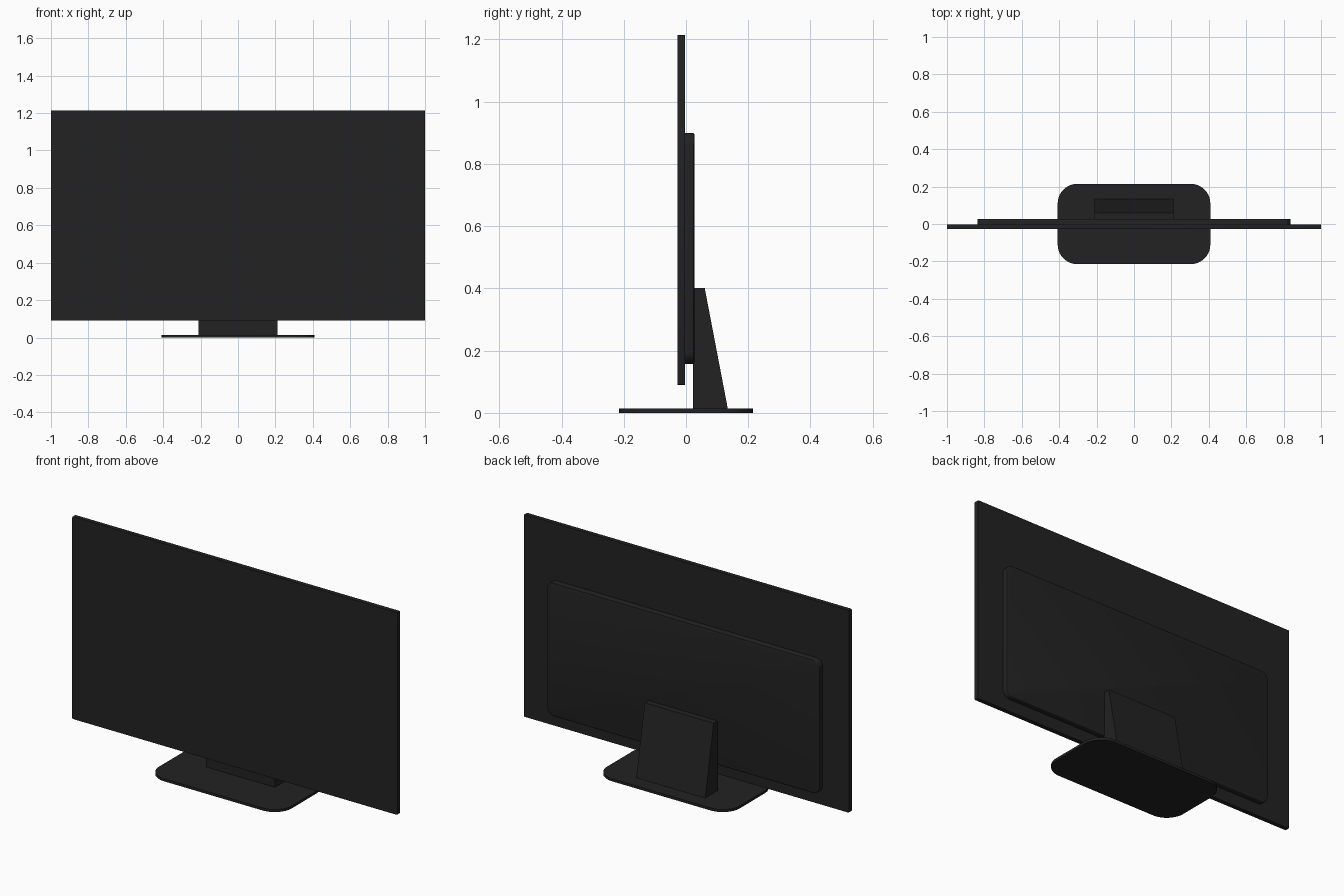
import bpy, bmesh, math

cube = bpy.data.objects.get("Cube")
if cube:
    bpy.data.objects.remove(cube, do_unlink=True)


def material(name, colour):
    mat = bpy.data.materials.new(name)
    mat.use_nodes = True
    mat.diffuse_color = colour
    bsdf = mat.node_tree.nodes["Principled BSDF"]
    bsdf.inputs["Base Color"].default_value = colour
    bsdf.inputs["Roughness"].default_value = 0.5
    return mat


black = material("soft black plastic", (0.016, 0.016, 0.016, 1))


def finish(name, bm):
    bmesh.ops.recalc_face_normals(bm, faces=bm.faces)
    mesh = bpy.data.meshes.new(name)
    bm.to_mesh(mesh)
    bm.free()
    mesh.materials.append(black)
    obj = bpy.data.objects.new(name, mesh)
    bpy.context.collection.objects.link(obj)
    bpy.ops.object.select_all(action='DESELECT')
    obj.select_set(True)
    bpy.context.view_layer.objects.active = obj
    bpy.ops.object.shade_smooth_by_angle(angle=math.radians(30))
    return obj


def slab(name, lo, hi, axis, radius, segments, rim=0):
    """Box with its corners rounded along one axis, and an optional rim bevel."""
    bm = bmesh.new()
    bmesh.ops.create_cube(bm, size=1)
    for v in bm.verts:
        v.co = [hi[i] if v.co[i] > 0 else lo[i] for i in range(3)]

    def along(e):
        return abs((e.verts[0].co - e.verts[1].co).normalized()[axis]) > 0.9

    corners = [e for e in bm.edges if along(e)]
    bmesh.ops.bevel(bm, geom=corners, offset=radius, segments=segments,
                    profile=0.5, affect='EDGES')
    if rim:
        top = [e for e in bm.edges
               if all(abs(v.co[axis] - hi[axis]) < 1e-5 for v in e.verts)]
        bmesh.ops.bevel(bm, geom=top, offset=rim, segments=3,
                        profile=0.5, affect='EDGES')
    return finish(name, bm)


# Thin display panel
slab("display_panel", (-1, -0.028, 0.09), (1, -0.004, 1.215), 1, 0.005, 2)

# Raised electronics housing on the back
slab("rear_housing", (-0.838, -0.006, 0.157), (0.838, 0.027, 0.9), 1, 0.04, 6, rim=0.006)

# Flat foot with broad rounded corners
slab("stand_base", (-0.408, -0.215, 0), (0.408, 0.215, 0.014), 2, 0.105, 10)

# Wedge-shaped stand neck, extruded across x from its side profile
bm = bmesh.new()
profile = [(0.022, 0.01), (0.135, 0.01), (0.06, 0.402), (0.022, 0.402)]
side = bm.faces.new([bm.verts.new((-0.212, y, z)) for y, z in profile])
swept = bmesh.ops.extrude_face_region(bm, geom=[side])["geom"]
bmesh.ops.translate(bm, vec=(0.424, 0, 0),
                    verts=[g for g in swept if isinstance(g, bmesh.types.BMVert)])
finish("stand_neck", bm)
